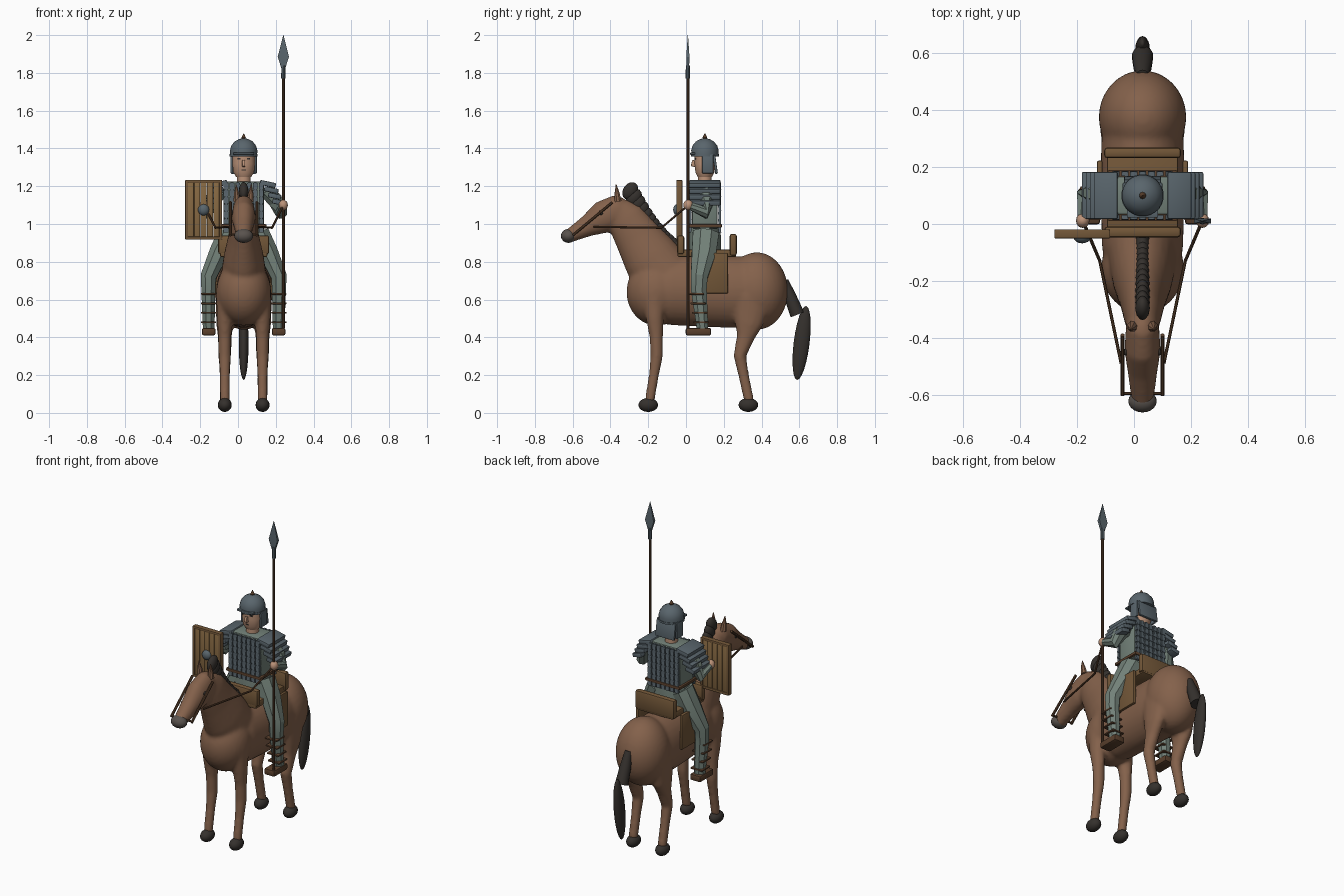
import bpy, bmesh, math
from mathutils import Vector, Matrix

if "Cube" in bpy.data.objects:
    bpy.data.objects.remove(bpy.data.objects["Cube"])

CX = 0.03  # centre line of horse and rider; all x below are relative to it


def mat(name, r, g, b):
    m = bpy.data.materials.new(name)
    m.diffuse_color = (r, g, b, 1)
    m.use_nodes = True
    m.node_tree.nodes["Principled BSDF"].inputs["Base Color"].default_value = m.diffuse_color
    return m


COAT = mat("coat", 0.23, 0.12, 0.07)
HAIR = mat("hair", 0.035, 0.03, 0.026)
MUZZLE = mat("muzzle", 0.1, 0.085, 0.075)
LEATHER = mat("leather", 0.1, 0.05, 0.025)
SADDLE = mat("saddle", 0.17, 0.095, 0.04)
WOOD = mat("wood", 0.24, 0.14, 0.055)
IRON = mat("iron", 0.1, 0.13, 0.15)
CLOTH = mat("cloth", 0.17, 0.22, 0.19)
SKIN = mat("skin", 0.5, 0.29, 0.19)


def box(bm, c, size, rot=(0, 0, 0), bevel=0.0):
    m = Matrix.Translation(c)
    for a, ax in zip(rot, "XYZ"):
        m = m @ Matrix.Rotation(math.radians(a), 4, ax)
    m = m @ Matrix.Diagonal((*size, 1))
    vs = bmesh.ops.create_cube(bm, size=1, matrix=m)["verts"]
    if bevel:
        es = list({e for v in vs for e in v.link_edges})
        bmesh.ops.bevel(bm, geom=es, offset=bevel, segments=2, affect='EDGES', profile=0.5)


def ball(bm, c, r, tilt=0, u=20, v=12):
    m = Matrix.Translation(c) @ Matrix.Rotation(math.radians(tilt), 4, 'X') @ Matrix.Diagonal((*r, 1))
    bmesh.ops.create_uvsphere(bm, u_segments=u, v_segments=v, radius=1, matrix=m)


def tube(bm, pts, radii, n=8):
    """Loft elliptical rings along a path; a radius is a number or (sideways, other)."""
    pts = [Vector(p) for p in pts]
    rings = []
    for i, p in enumerate(pts):
        t = (pts[min(i + 1, len(pts) - 1)] - pts[max(i - 1, 0)]).normalized()
        ref = Vector((1, 0, 0)) if abs(t.x) < 0.9 else Vector((0, 1, 0))
        u = (ref - t * ref.dot(t)).normalized()
        w = t.cross(u)
        r = radii[i] if isinstance(radii, (list, tuple)) else radii
        a, b = r if isinstance(r, tuple) else (r, r)
        ring = []
        for k in range(n):
            q = 2 * math.pi * (k + 0.5) / n
            ring.append(bm.verts.new(p + u * a * math.cos(q) + w * b * math.sin(q)))
        rings.append(ring)
    for r0, r1 in zip(rings, rings[1:]):
        for k in range(n):
            bm.faces.new((r0[k], r0[(k + 1) % n], r1[(k + 1) % n], r1[k]))
    bm.faces.new(rings[0][::-1])
    bm.faces.new(rings[-1])


def part(name, material, build, angle=35):
    bm = bmesh.new()
    build(bm)
    bmesh.ops.recalc_face_normals(bm, faces=bm.faces[:])
    me = bpy.data.meshes.new(name)
    bm.to_mesh(me)
    bm.free()
    me.materials.append(material)
    me.polygons.foreach_set("use_smooth", [True] * len(me.polygons))
    me.set_sharp_from_angle(angle=math.radians(angle))
    ob = bpy.data.objects.new(name, me)
    ob.location.x = CX
    bpy.context.collection.objects.link(ob)
    return ob


def yz_tube(bm, rows, x=0, n=24):
    tube(bm, [(x, r[0], r[1]) for r in rows], [(r[2], r[-1]) for r in rows], n)


# horse body: overlapping volumes fused by remeshing
def horse(bm):
    ball(bm, (0, 0.375, 0.645), (0.154, 0.165, 0.205), u=32, v=20)
    ball(bm, (0, -0.155, 0.64), (0.145, 0.16, 0.178), u=32, v=20)
    yz_tube(bm, [(-0.2, .65, .12, .155), (-0.08, .65, .143, .185), (0.1, .645, .146, .19),
                 (0.25, .64, .146, .19), (0.38, .64, .14, .185)], n=32)
    yz_tube(bm, [(-0.1, .7, .125, .17), (-0.19, .83, .105, .15), (-0.255, .93, .082, .125),
                 (-0.32, 1.03, .066, .105), (-0.36, 1.07, .055, .08)])
    ball(bm, (0, -0.375, 1.06), (0.06, 0.085, 0.09))
    yz_tube(bm, [(-0.35, 1.075, .058, .085), (-0.44, 1.035, .064, .088), (-0.52, .99, .052, .058),
                 (-0.59, .952, .043, .042), (-0.63, .93, .035, .035)])
    for x in (-0.1, 0.1):
        yz_tube(bm, [(-0.17, .64, .045, .065), (-0.165, .5, .043, .047), (-0.157, .4, .034, .036),
                     (-0.155, .3, .033), (-0.17, .2, .027), (-0.193, .06, .026)], x, 14)
        yz_tube(bm, [(0.345, .62, .05, .11), (0.333, .47, .045, .075), (0.315, .4, .037, .048),
                     (0.285, .3, .034), (0.305, .2, .028), (0.335, .06, .027)], x, 14)


body = part("horse_body", COAT, horse, 180)
rm = body.modifiers.new("fuse", 'REMESH')
rm.mode, rm.voxel_size, rm.use_smooth_shade = 'VOXEL', 0.011, True
sm = body.modifiers.new("soften", 'SMOOTH')
sm.factor, sm.iterations = 0.5, 5

part("hooves", HAIR, lambda bm: [ball(bm, (x, y, 0.042), (0.037, 0.052, 0.037), 0, 16, 10)
                                 for x in (-0.1, 0.1) for y in (-0.2, 0.33)], 180)
part("muzzle", MUZZLE, lambda bm: ball(bm, (0, -0.622, 0.937), (0.05, 0.04, 0.037)), 180)
part("ears", COAT, lambda bm: [tube(bm, [(s * .035, -0.36, 1.12), (s * .038, -0.365, 1.165), (s * .04, -0.37, 1.21)],
                                    [.02, .014, .002]) for s in (-1, 1)])
part("horse_eyes", HAIR, lambda bm: [ball(bm, (s * .058, -0.45, 1.06), (.009, .013, .013), 0, 10, 6) for s in (-1, 1)])


# mane of overlapping tufts along the neck crest
def mane(bm):
    for i in range(13):
        f = i / 12
        y = -0.295 + 0.235 * f
        z = 1.175 - 0.30 * f - 0.035 * math.sin(math.pi * f)
        ball(bm, (0, y, z), (0.026, 0.038, 0.05 - 0.008 * f), -35, 12, 8)


part("mane", HAIR, mane, 180)


def tail(bm):
    tube(bm, [(0, 0.52, 0.70), (0, 0.55, 0.62), (0, 0.59, 0.52)], [.022, .032, .038], 14)
    ball(bm, (0, 0.612, 0.37), (0.026, 0.042, 0.197), -7)


part("tail", HAIR, tail)


# saddle
def saddle(bm):
    box(bm, (0, 0.11, 0.845), (0.25, 0.31, 0.04), bevel=.008)
    box(bm, (0, -0.028, 0.89), (0.27, 0.038, 0.1), bevel=.012)
    box(bm, (0, 0.25, 0.89), (0.27, 0.038, 0.115), bevel=.012)


part("saddle_seat", SADDLE, saddle)
part("saddle_flaps", SADDLE, lambda bm: [box(bm, (s * .15, 0.145, 0.74), (.02, .155, .215), bevel=.006) for s in (-1, 1)])


# bridle and reins
def bridle(bm):
    tube(bm, [(-.072, -0.595, .945), (.072, -0.595, .945)], .006)
    for s in (-1, 1):
        tube(bm, [(s * .07, -0.6, .94), (s * .07, -0.39, 1.115)], .008)
        tube(bm, [(s * .075, -0.49, .985), (s * .15, -0.13, .98), (s * .205, 0.0, 1.09)], .006)


part("bridle_and_reins", LEATHER, bridle)


# rider clothing: tunic, legs, sleeves
def tunic(bm):
    box(bm, (0, 0.1, 1.1), (0.215, 0.135, 0.25), bevel=.01)
    tube(bm, [(0, 0.1, 0.99), (0, 0.1, 0.93), (0, 0.1, 0.85)], [(.11, .08), (.12, .085), (.13, .085)], 10)


part("tunic", CLOTH, tunic)
part("trousers", CLOTH, lambda bm: [tube(bm, [(s * .08, .105, .95), (s * .13, .095, .85), (s * .187, .07, .72),
                                              (s * .187, .068, .65), (s * .185, .088, .44)],
                                         [(.06, .075), (.055, .07), (.045, .048), (.04, .045), (.033, .032)], 8)
                                    for s in (-1, 1)], 20)
part("shoes", LEATHER, lambda bm: [box(bm, (s * .185, .066, .43), (.072, .135, .04), bevel=.01) for s in (-1, 1)])
part("leg_straps", LEATHER, lambda bm: [box(bm, (s * .186, .083 - .035 * (z - .47) / .2, z), (.08, .082, .01), bevel=.003)
                                        for s in (-1, 1) for z in (.48, .53, .58, .63)])
part("sleeves", CLOTH, lambda bm: [tube(bm, [(s * .12, .1, 1.18), (s * .17, .11, 1.12), (s * .2, .1, 1.06), (s * .208, .025, 1.095)],
                                        [.045, .042, .035, .022], 8) for s in (-1, 1)], 20)
part("hands", SKIN, lambda bm: [ball(bm, (s * .21, .012, 1.1), (.024, .026, .028), 0, 12, 8) for s in (-1, 1)])
part("belt", LEATHER, lambda bm: box(bm, (0, .1, .99), (.24, .18, .018), bevel=.004))


# lamellar cuirass: columns of small plates front and back
def cuirass(bm):
    for y, tilt in ((.022, -6), (.178, 6)):
        for i in range(7):
            x = (i - 3) * .031
            box(bm, (x, y, 1.09), (.014, .014, .26))
            for k in range(7):
                box(bm, (x, y, 1.2 - .038 * k), (.025, .014, .034), (tilt, 0, 0))


part("cuirass_plates", IRON, cuirass)


def shoulders(bm):
    for s in (-1, 1):
        for k in range(4):
            box(bm, (s * (.128 + .018 * k), .1, 1.212 - .032 * k), (.085 - .008 * k, .165, .026), (0, s * 12, 0), bevel=.005)


part("shoulder_guards", IRON, shoulders)


# head
def head(bm):
    tube(bm, [(0, .1, 1.2), (0, .1, 1.28)], .037, 12)
    tube(bm, [(0, .1, 1.25), (0, .1, 1.275), (0, .1, 1.32), (0, .1, 1.40)],
         [(.042, .04), (.057, .052), (.062, .056), (.06, .056)], 12)
    box(bm, (0, .042, 1.32), (.016, .026, .034), (-15, 0, 0), bevel=.004)


part("head", SKIN, head)
part("face_details", HAIR, lambda bm: [box(bm, (0, .05, 1.285), (.024, .006, .006))] +
     [box(bm, (s * .025, .05, 1.345), (.016, .008, .008)) for s in (-1, 1)])


# helmet
def helmet(bm):
    prof = [(1.362, .072), (1.39, .073), (1.415, .066), (1.437, .048), (1.45, .024), (1.454, .004)]
    tube(bm, [(0, .1, z) for z, r in prof], [r for z, r in prof], 24)
    tube(bm, [(0, .1, 1.358), (0, .1, 1.37)], .075, 24)
    box(bm, (0, .035, 1.372), (.11, .025, .012), bevel=.003)
    box(bm, (0, .155, 1.315), (.13, .014, .1), (8, 0, 0), bevel=.004)
    for s in (-1, 1):
        box(bm, (s * .064, .115, 1.318), (.012, .06, .1), bevel=.004)


part("helmet", IRON, helmet)
part("helmet_knob", LEATHER, lambda bm: tube(bm, [(0, .1, z) for z in (1.448, 1.458, 1.466, 1.48)], [.01, .012, .008, .001], 10))

# spear
part("spear_shaft", LEATHER, lambda bm: tube(bm, [(.21, .01, .45), (.21, .01, 1.8)], .008, 10))
part("spear_head", IRON, lambda bm: [tube(bm, [(.21, .01, 1.77), (.21, .01, 1.84)], [.012, .011], 10),
                                     tube(bm, [(.21, .01, z) for z in (1.825, 1.885, 2.0)],
                                          [(.015, .009), (.042, .012), (.001, .001)], 4)], 15)


# shield with planks, rim and boss
def rim(bm):
    for s in (-1, 1):
        box(bm, (-.212 + s * .09, -.035, 1.075), (.016, .032, .315), bevel=.004)
        box(bm, (-.212, -.035, 1.075 + s * .15), (.19, .032, .016), bevel=.004)


part("shield_planks", WOOD, lambda bm: [box(bm, (-.212 + (i - 2) * .034, -.035, 1.075), (.032, .022, .29), bevel=.002) for i in range(5)])
part("shield_rim", SADDLE, rim)
part("shield_boss", IRON, lambda bm: ball(bm, (-.212, -.046, 1.075), (.03, .022, .03), 0, 16, 10))
